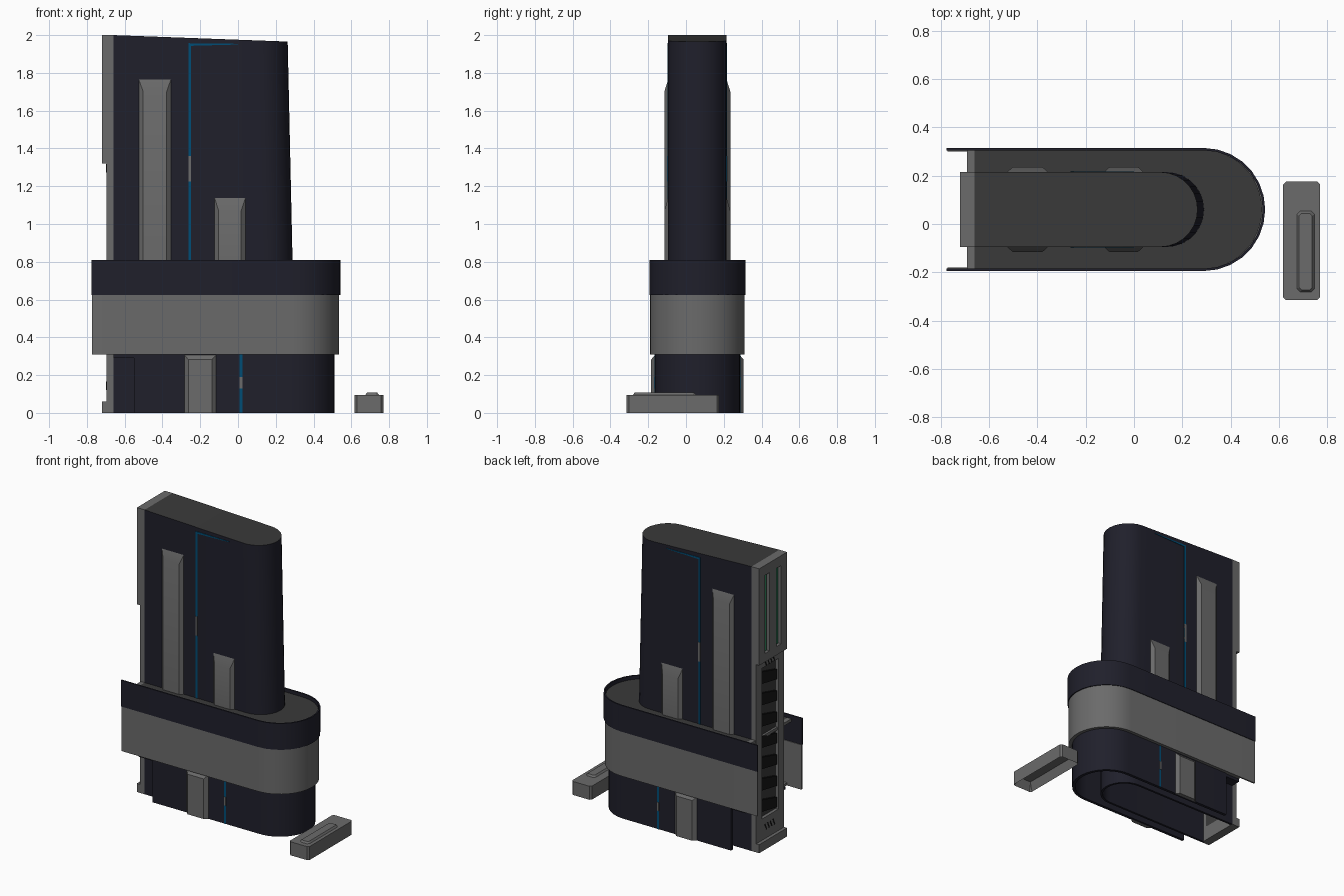
import bpy, bmesh, math

if "Cube" in bpy.data.objects:
    bpy.data.objects.remove(bpy.data.objects["Cube"], do_unlink=True)

CY = 0.06       # centre line of the tower in y
HALF = 0.155    # half thickness of the tower


def material(name, r, g, b):
    m = bpy.data.materials.new(name)
    m.use_nodes = True
    m.diffuse_color = (r, g, b, 1)
    m.node_tree.nodes["Principled BSDF"].inputs["Base Color"].default_value = (r, g, b, 1)
    return m


NAVY = material("dark navy", 0.014, 0.014, 0.024)
GREY = material("mid grey", 0.145, 0.145, 0.145)
DARK = material("dark grey", 0.042, 0.042, 0.042)
BLACK = material("black", 0.008, 0.008, 0.008)
BLUE = material("blue", 0.0, 0.075, 0.18)
GREEN = material("green", 0.03, 0.25, 0.11)


def finish(name, bm, *mats):
    bmesh.ops.recalc_face_normals(bm, faces=bm.faces[:])
    mesh = bpy.data.meshes.new(name)
    bm.to_mesh(mesh)
    bm.free()
    for m in mats:
        mesh.materials.append(m)
    mesh.shade_smooth()
    mesh.set_sharp_from_angle(angle=math.radians(25))
    ob = bpy.data.objects.new(name, mesh)
    bpy.context.collection.objects.link(ob)
    return ob


def loft(bm, low, high):
    """Closed solid between two matching loops of 3D points."""
    a = [bm.verts.new(p) for p in low]
    b = [bm.verts.new(p) for p in high]
    n = len(a)
    for i in range(n):
        j = (i + 1) % n
        bm.faces.new((a[i], a[j], b[j], b[i]))
    bm.faces.new(a[::-1])
    return bm.faces.new(b)


def rect(x0, x1, y0, y1, z, cut=0.0):
    if not cut:
        return [(x0, y0, z), (x1, y0, z), (x1, y1, z), (x0, y1, z)]
    return [(x0 + cut, y0, z), (x1 - cut, y0, z), (x1, y0 + cut, z), (x1, y1 - cut, z),
            (x1 - cut, y1, z), (x0 + cut, y1, z), (x0, y1 - cut, z), (x0, y0 + cut, z)]


def boxes(name, mat, *dims):
    bm = bmesh.new()
    for x0, x1, y0, y1, z0, z1 in dims:
        loft(bm, rect(x0, x1, y0, y1, z0), rect(x0, x1, y0, y1, z1))
    return finish(name, bm, mat)


def u_shape(x0, xc, r, z, n):
    """Straight sides from x0, closed by a half circle about xc."""
    arc = [(xc + r * math.cos(t), CY + r * math.sin(t), z)
           for t in (math.pi * (i / n - 0.5) for i in range(n + 1))]
    return [(x0, CY - r, z)] + arc + [(x0, CY + r, z)]


def u_wall(name, mat, x0, xc, r, z0, z1, n=24, t=0.01):
    def ring(z):
        return u_shape(x0, xc, r, z, n) + u_shape(x0, xc, r - t, z, n)[::-1]
    bm = bmesh.new()
    low, high = ([bm.verts.new(p) for p in ring(z)] for z in (z0, z1))
    m = len(low)
    for i in range(m):
        j = (i + 1) % m
        bm.faces.new((low[i], low[j], high[j], high[i]))
    for loop in (low, high):
        for i in range(m // 2 - 1):
            bm.faces.new((loop[i], loop[i + 1], loop[m - 2 - i], loop[m - 1 - i]))
    return finish(name, bm, mat)


def u_slab(name, mat, x0, xc, r, z0, z1, n=24):
    bm = bmesh.new()
    loft(bm, u_shape(x0, xc, r, z0, n), u_shape(x0, xc, r, z1, n))
    return finish(name, bm, mat)


def top_z(x):
    return 2.0 - 0.037 * (x + 0.66)


# Tower: plain rear block and rounded, slightly tapering front block
SEAM = -0.255
bm = bmesh.new()
top = [(x, y, top_z(x)) for x, y, z in rect(-0.66, SEAM, CY - HALF, CY + HALF, 0)]
loft(bm, rect(-0.66, SEAM, CY - HALF, CY + HALF, 0.3), top).material_index = 1
finish("tower_rear", bm, NAVY, DARK)

bm = bmesh.new()
low = u_shape(SEAM, 0.145, HALF, 0.3, 14)
high = [(x, y, top_z(x)) for x, y, z in u_shape(SEAM, 0.108, HALF, 0, 14)]
cap = loft(bm, low, high)
bmesh.ops.inset_region(bm, faces=[cap], thickness=0.01, depth=-0.008)
cap.material_index = 1
finish("tower_front", bm, NAVY, DARK)

# Lower shells, open underneath
u_wall("base_shell", NAVY, -0.55, 0.285, 0.225, 0, 0.35, t=0.02)
u_wall("inner_shell", NAVY, -0.66, 0.135, HALF, 0, 0.32, 14, t=0.015)
u_slab("base_ceiling", NAVY, -0.66, 0.285, 0.222, 0.29, 0.31)

# Collar: grey band, dark band above, floor around the tower
u_wall("collar_grey_band", GREY, -0.772, 0.285, 0.25, 0.31, 0.625)
u_wall("collar_dark_band", NAVY, -0.775, 0.288, 0.2545, 0.625, 0.81, 14)
u_slab("collar_underside", GREY, -0.66, 0.285, 0.245, 0.312, 0.33)
u_slab("collar_floor", DARK, -0.66, 0.283, 0.246, 0.765, 0.785)
boxes("collar_floor_edge", GREY, (-0.69, -0.66, CY - 0.246, CY + 0.246, 0.765, 0.785))


# Raised ribs with sloped ends, on both broad sides
def rib(name, x0, x1, z0, z1, half, slope, out=0.02, edge=0.028):
    for side, label in ((-1, "front"), (1, "back")):
        y0, y1 = CY + side * (half - 0.005), CY + side * (half + out)
        bm = bmesh.new()
        loft(bm, [(x0, y0, z0), (x1, y0, z0), (x1, y0, z1), (x0, y0, z1)],
             [(x0 + edge, y1, z0), (x1 - edge, y1, z0),
              (x1 - edge, y1, z1 - slope), (x0 + edge, y1, z1 - slope)])
        finish(f"{name}_{label}", bm, GREY)


rib("tall_rib", -0.53, -0.35, 0.78, 1.78, HALF, 0.08)
rib("short_rib", -0.13, 0.045, 0.78, 1.155, HALF, 0.085)
rib("base_rib", -0.29, -0.11, 0.0, 0.312, 0.225, 0.03)

# Thin seam lights with a small grey clip, on both broad sides
for side, label in ((-1, "front"), (1, "back")):
    def strip(name, mat, x0, x1, z0, z1, half, lift=0.003):
        y = sorted((CY + side * (half - 0.003), CY + side * (half + lift)))
        boxes(f"{name}_{label}", mat, (x0, x1, *y, z0, z1))
    strip("tower_seam", BLUE, -0.262, -0.248, 0.78, 1.955, HALF)
    strip("tower_clip", GREY, -0.262, -0.248, 1.225, 1.36, HALF, 0.005)
    strip("base_seam", BLUE, 0.009, 0.023, 0, 0.31, 0.225)
    strip("base_clip", GREY, 0.009, 0.023, 0.13, 0.19, 0.225, 0.005)
    ya, yb = CY + side * (HALF - 0.003), CY + side * (HALF + 0.003)
    tri = [(-0.262, 1.943), (0.0, 1.95), (0.0, 1.954), (-0.262, 1.957)]
    bm = bmesh.new()
    loft(bm, [(x, ya, z) for x, z in tri], [(x, yb, z) for x, z in tri])
    finish(f"seam_top_{label}", bm, BLUE)

# Spine on the flat end: slotted upper block, vented channel, foot
Y0, Y1 = CY - HALF, CY + HALF
X = -0.66
boxes("spine_backing", DARK, (-0.675, X, Y0 + 0.01, Y1 - 0.01, 0.1, 1.95))
boxes("spine_upper_block", GREY,
      (-0.72, X, Y0, Y1, 1.93, 2.0), (-0.72, X, Y0, Y1, 1.32, 1.38),
      (-0.72, X, Y0, CY - 0.09, 1.38, 1.93), (-0.72, X, CY + 0.09, Y1, 1.38, 1.93),
      (-0.72, X, CY - 0.04, CY + 0.04, 1.38, 1.93))
boxes("slot_lights", GREEN, *[(-0.705, -0.67, CY + s * 0.065 - 0.012, CY + s * 0.065 + 0.012, 1.385, 1.925)
                              for s in (-1, 1)])
boxes("spine_channel", GREY,
      (-0.697, X, Y0, CY - 0.09, 0.06, 1.32), (-0.697, X, CY + 0.09, Y1, 0.06, 1.32),
      (-0.697, X, CY - 0.09, CY + 0.09, 1.27, 1.32), (-0.697, X, CY - 0.09, CY + 0.09, 0.06, 0.21))
boxes("spine_foot", GREY, (-0.72, X, Y0, Y1, 0, 0.06))

# Slanted black vents in the channel, and hatch marks at its ends
bm = bmesh.new()
for i in range(7):
    z = 0.225 + i * 0.15
    quad = [(CY - 0.085, z), (CY + 0.085, z + 0.03), (CY + 0.085, z + 0.115), (CY - 0.085, z + 0.07)]
    loft(bm, [(-0.672, y, zz) for y, zz in quad], [(-0.69, y, zz) for y, zz in quad])
finish("spine_vents", bm, BLACK)
bm = bmesh.new()
for z in (0.12, 1.272):
    for k in range(4):
        y = CY - 0.055 + k * 0.03
        quad = [(y, z), (y + 0.01, z), (y + 0.03, z + 0.045), (y + 0.02, z + 0.045)]
        loft(bm, [(-0.695, a, b) for a, b in quad], [(-0.699, a, b) for a, b in quad])
finish("spine_hatch", bm, BLACK)

# Loose bar beside the tower: hollow underneath, raised pad on top
bm = bmesh.new()
loft(bm, rect(0.617, 0.77, -0.315, 0.175, 0, 0.012), rect(0.617, 0.77, -0.315, 0.175, 0.095, 0.012))
bm.normal_update()
under = min(bm.faces, key=lambda f: f.calc_center_median().z)
bmesh.ops.inset_region(bm, faces=[under], thickness=0.025)
bmesh.ops.translate(bm, verts=under.verts[:], vec=(0, 0, 0.06))
finish("loose_bar", bm, GREY)
bm = bmesh.new()
loft(bm, rect(0.67, 0.75, -0.285, 0.057, 0.09, 0.015), rect(0.683, 0.737, -0.272, 0.044, 0.107, 0.01))
finish("loose_bar_pad", bm, GREY)
